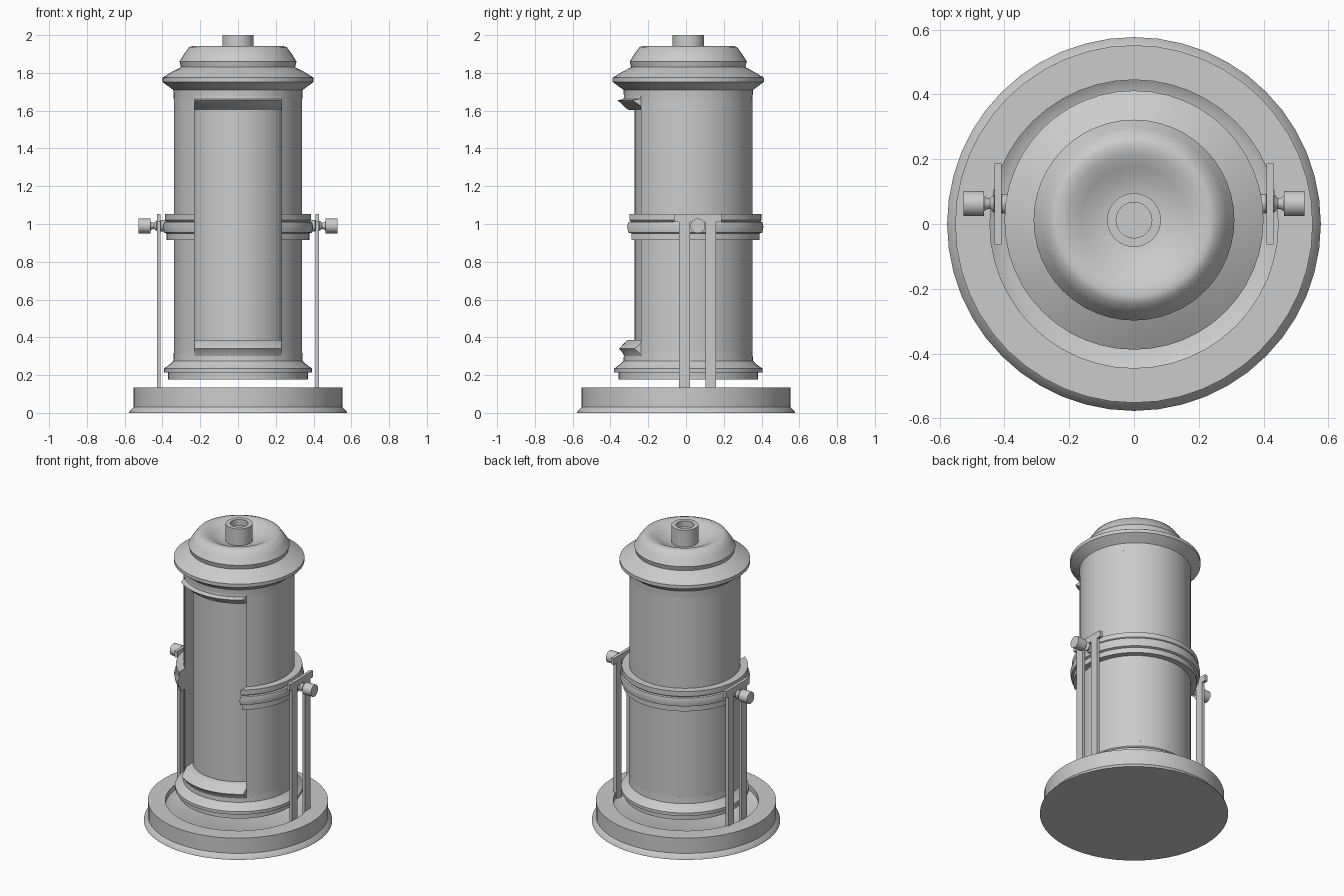
import bpy, bmesh, math

if "Cube" in bpy.data.objects:
    bpy.data.objects.remove(bpy.data.objects["Cube"])

BODY_Y = 0.012   # the lantern body sits slightly behind the base centre
HALF_W = 0.23    # half width of the front window
SEG = 48


def finish(bm, name, loc, angle=35):
    bmesh.ops.remove_doubles(bm, verts=bm.verts, dist=1e-5)
    bmesh.ops.recalc_face_normals(bm, faces=bm.faces)
    me = bpy.data.meshes.new(name)
    bm.to_mesh(me)
    bm.free()
    ob = bpy.data.objects.new(name, me)
    ob.location = loc
    bpy.context.collection.objects.link(ob)
    bpy.ops.object.select_all(action='DESELECT')
    ob.select_set(True)
    bpy.context.view_layer.objects.active = ob
    bpy.ops.object.shade_smooth_by_angle(angle=math.radians(angle))
    return ob


def revolve(name, profile, y=BODY_Y, part='full', closed=False, seg=SEG, angle=35):
    """Spin (r, z) points round z. 'back' leaves out the front window, 'front' fills it."""
    bm = bmesh.new()
    cols = []
    for i in range(seg + 1):
        t, col = i / seg, []
        for r, z in profile:
            edge = math.asin(HALF_W / r) if part != 'full' else 0
            lo, hi = (-edge, edge) if part == 'front' else (edge, 2 * math.pi - edge)
            a = lo + (hi - lo) * t
            col.append(bm.verts.new((r * math.sin(a), -r * math.cos(a), z)))
        cols.append(col)
    n = len(profile)
    for i in range(seg):
        for j in range(n if closed else n - 1):
            k = (j + 1) % n
            bm.faces.new((cols[i][j], cols[i + 1][j], cols[i + 1][k], cols[i][k]))
    if closed and part != 'full':
        bm.faces.new(cols[0])
        bm.faces.new(cols[-1])
    bmesh.ops.dissolve_degenerate(bm, edges=bm.edges, dist=1e-6)
    return finish(bm, name, (0, y, 0), angle)


def box(name, x, y, z):
    bm = bmesh.new()
    bmesh.ops.create_cube(bm, size=1)
    for v in bm.verts:
        v.co = [lo + (hi - lo) * (c + 0.5) for c, (lo, hi) in zip(v.co, (x, y, z))]
    return finish(bm, name, (0, 0, 0))


# Base dish with a shallow recess
revolve('base', [(0, 0), (.577, 0), (.575, .008), (.552, .032), (.552, .135),
                 (.445, .135), (.445, .1), (.412, .08), (0, .08)], y=0)

# Lower collar and bottom of the body
revolve('lower_collar', [(0, .178), (.37, .178), (.37, .215), (.392, .215), (.392, .235),
                         (.36, .258), (.343, .275), (.34, .32), (.28, .32), (0, .32)])

# Body wall, open at the front
revolve('body_wall', [(.34, .31), (.34, 1.67), (.282, 1.67), (.282, .31)],
        part='back', closed=True)

# Window panel with flared sill and awning
revolve('window_panel', [(.25, .28), (.335, .28), (.345, .315), (.366, .34), (.325, .385),
                         (.284, .387), (.284, 1.603), (.32, 1.605), (.374, 1.655),
                         (.342, 1.662), (.34, 1.69), (.25, 1.69)],
        part='front', closed=True, seg=16, angle=50)

# Middle band, interrupted by the window
revolve('middle_band', [(.33, .915), (.378, .915), (.378, .95), (.392, .955), (.398, .985),
                        (.392, 1.01), (.38, 1.013), (.387, 1.02), (.387, 1.053), (.33, 1.053)],
        part='back', closed=True)

# Domed cap with brim and dished top
revolve('cap', [(0, 1.66), (.34, 1.66), (.343, 1.71), (.40, 1.752), (.40, 1.775),
                (.345, 1.808), (.302, 1.83), (.31, 1.86), (.285, 1.9), (.258, 1.937),
                (.235, 1.943), (.205, 1.938), (.165, 1.918), (.12, 1.895), (.07, 1.885),
                (0, 1.885)], angle=45)

# Hollow top spout
revolve('top_spout', [(.083, 1.87), (.083, 2.0), (.055, 2.0), (.055, 1.96), (0, 1.96)], seg=32)

# Side brackets with thumbscrews
for s, side in ((1, 'right'), (-1, 'left')):
    xs = sorted((s * .409, s * .43))
    for label, y in (('front', (-.037, .02)), ('rear', (.103, .16))):
        box(f'{side}_{label}_post', xs, y, (.075, 1.012))
    box(f'{side}_bracket_plate', xs, (-.063, .187), (1.01, 1.053))
    screw = revolve(f'{side}_thumbscrew',
                    [(0, .36), (.03, .36), (.03, .408), (.02, .414), (.02, .428), (.028, .432),
                     (.016, .445), (.018, .455), (.024, .463), (.039, .463), (.039, .527),
                     (0, .527)], y=0, seg=24)
    screw.rotation_euler = (0, s * math.pi / 2, 0)
    screw.location = (0, .063, .99)
